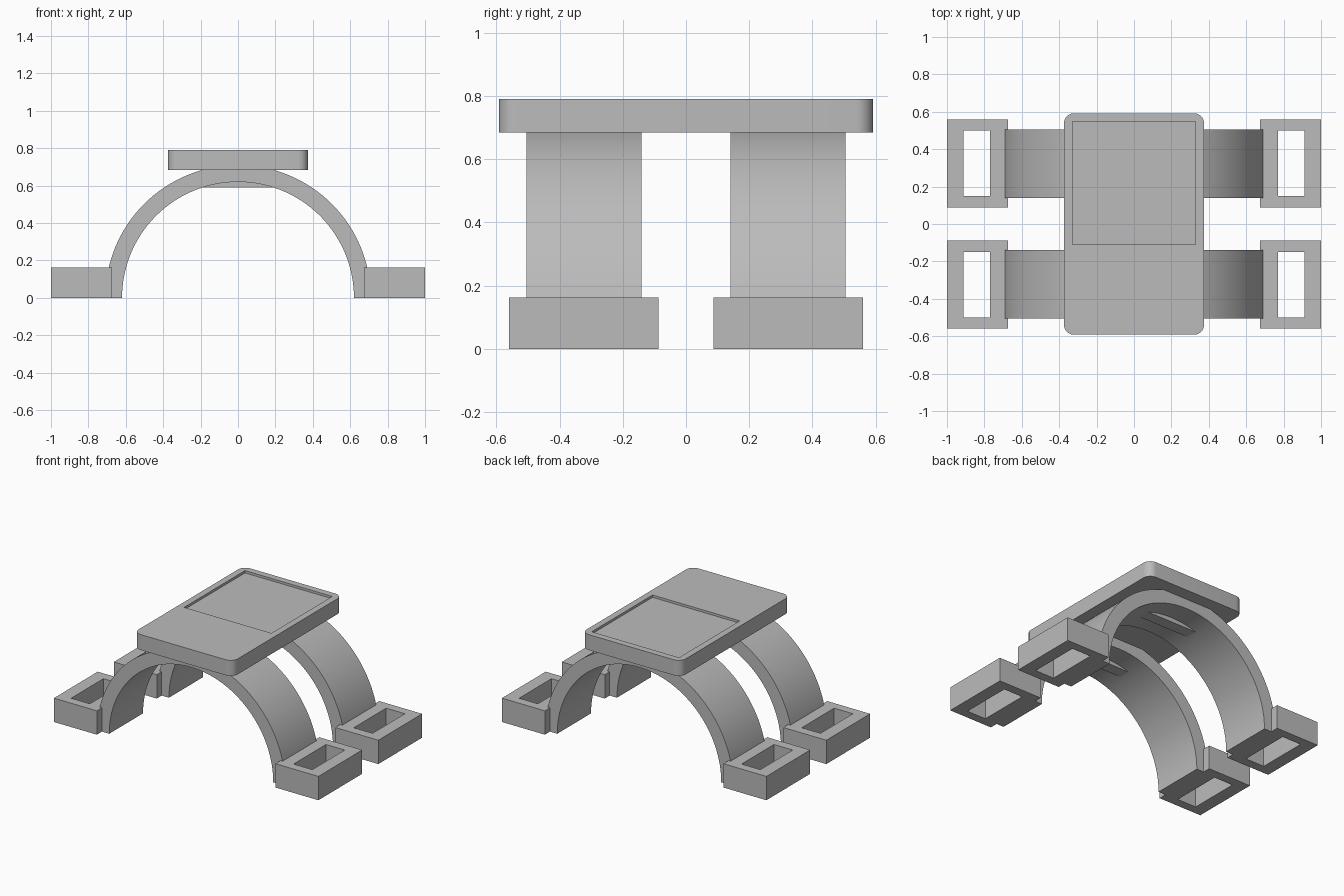
import bpy, bmesh, math

cube = bpy.data.objects.get("Cube")
if cube:
    bpy.data.objects.remove(cube, do_unlink=True)

GREY = (0.5, 0.5, 0.5, 1)
mat = bpy.data.materials.new("plain grey")
mat.use_nodes = True
mat.diffuse_color = GREY
mat.node_tree.nodes["Principled BSDF"].inputs["Base Color"].default_value = GREY


def finish(name, bm, smooth=False):
    bmesh.ops.recalc_face_normals(bm, faces=bm.faces)
    mesh = bpy.data.meshes.new(name)
    bm.to_mesh(mesh)
    bm.free()
    mesh.materials.append(mat)
    obj = bpy.data.objects.new(name, mesh)
    bpy.context.collection.objects.link(obj)
    if smooth:
        bpy.ops.object.select_all(action='DESELECT')
        obj.select_set(True)
        bpy.context.view_layer.objects.active = obj
        bpy.ops.object.shade_smooth_by_angle(angle=math.radians(30))
    return obj


def extrude(bm, points, offset):
    """Make a face from the points and pull it along the offset."""
    face = bm.faces.new([bm.verts.new(p) for p in points])
    out = bmesh.ops.extrude_face_region(bm, geom=[face])
    moved = [v for v in out["geom"] if isinstance(v, bmesh.types.BMVert)]
    bmesh.ops.translate(bm, verts=moved, vec=offset)


def box(name, x, y, z):
    bm = bmesh.new()
    extrude(bm, [(x[0], y[0], z[0]), (x[1], y[0], z[0]),
                 (x[1], y[1], z[0]), (x[0], y[1], z[0])], (0, 0, z[1] - z[0]))
    return finish(name, bm)


def cut(obj, cutter):
    mod = obj.modifiers.new("cut", 'BOOLEAN')
    mod.operation = 'DIFFERENCE'
    mod.solver = 'EXACT'
    mod.object = cutter
    bpy.context.view_layer.objects.active = obj
    bpy.ops.object.modifier_apply(modifier="cut")
    bpy.data.objects.remove(cutter, do_unlink=True)


# Top plate with rounded corners and a shallow recess towards the back
HALF_X, HALF_Y, R = 0.375, 0.592, 0.055
outline = []
for i, (sx, sy) in enumerate([(1, 1), (-1, 1), (-1, -1), (1, -1)]):
    for k in range(9):
        a = math.pi / 2 * (i + k / 8)
        outline.append((sx * (HALF_X - R) + R * math.cos(a),
                        sy * (HALF_Y - R) + R * math.sin(a), 0.685))
bm = bmesh.new()
extrude(bm, outline, (0, 0, 0.106))
plate = finish("top_plate", bm)
cut(plate, box("recess_cutter", (-0.33, 0.33), (-0.11, 0.547), (0.775, 0.9)))
plate.select_set(True)
bpy.context.view_layer.objects.active = plate
bpy.ops.object.shade_smooth_by_angle(angle=math.radians(30))

# Arched straps, each with a flat block under its crown and two slotted feet
INNER, OUTER, STEPS = 0.62, 0.71, 64
for label, s in (("front", -1), ("back", 1)):
    ring = [(r * math.cos(math.pi * t / STEPS), s * 0.14, r * math.sin(math.pi * t / STEPS))
            for r, order in ((INNER, range(STEPS + 1)), (OUTER, range(STEPS, -1, -1)))
            for t in order]
    bm = bmesh.new()
    extrude(bm, ring, (0, s * 0.365, 0))
    finish(label + "_arch", bm, smooth=True)

    box(label + "_crown_block", (-0.19, 0.19), sorted((s * 0.28, s * 0.36)), (0.59, 0.66))

    for side, d in (("left", 1), ("right", -1)):
        foot = box(f"{label}_{side}_foot", sorted((d * 0.675, d)),
                   sorted((s * 0.087, s * 0.56)), (0, 0.163))
        cut(foot, box("slot_cutter", sorted((d * 0.77, d * 0.912)),
                      sorted((s * 0.15, s * 0.5)), (-0.1, 0.3)))
